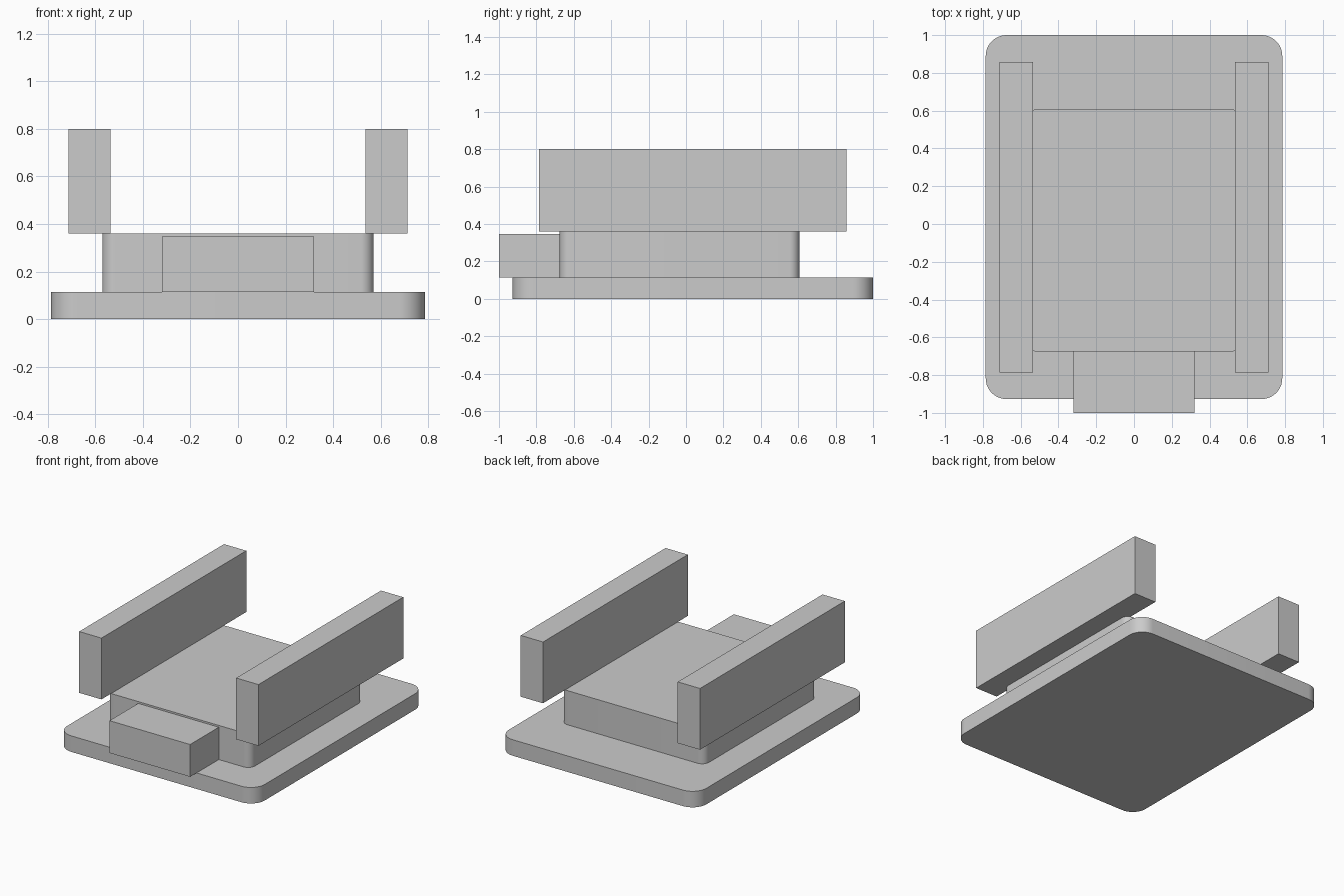
import bpy
import bmesh
import math

cube = bpy.data.objects.get("Cube")
if cube:
    bpy.data.objects.remove(cube, do_unlink=True)

grey = bpy.data.materials.new("plain_grey")
grey.use_nodes = True
colour = (0.6, 0.6, 0.6, 1)
grey.diffuse_color = colour
grey.node_tree.nodes["Principled BSDF"].inputs["Base Color"].default_value = colour


def block(name, x, y, z, radius=0):
    """Box between the given ranges, with optional rounded upright corners."""
    bm = bmesh.new()
    bmesh.ops.create_cube(bm, size=1)
    for v in bm.verts:
        for axis, (low, high) in enumerate((x, y, z)):
            v.co[axis] = low if v.co[axis] < 0 else high
    if radius:
        upright = [e for e in bm.edges
                   if abs(e.verts[0].co.z - e.verts[1].co.z) > 0.01]
        bmesh.ops.bevel(bm, geom=upright, offset=radius, segments=10,
                        profile=0.5, affect='EDGES')
    mesh = bpy.data.meshes.new(name)
    bm.to_mesh(mesh)
    bm.free()
    mesh.materials.append(grey)
    obj = bpy.data.objects.new(name, mesh)
    bpy.context.collection.objects.link(obj)
    if radius:
        bpy.ops.object.select_all(action='DESELECT')
        obj.select_set(True)
        bpy.context.view_layer.objects.active = obj
        bpy.ops.object.shade_smooth_by_angle(angle=math.radians(30))
    return obj


# Rounded base plate and raised body
block("base_plate", (-0.785, 0.785), (-0.927, 1), (0, 0.115), 0.11)
block("raised_body", (-0.57, 0.57), (-0.675, 0.607), (0.115, 0.36), 0.055)

# Block projecting from the front
block("front_block", (-0.32, 0.32), (-1, -0.675), (0.115, 0.347))

# Matching side rails
for name, x in (("left_rail", (0.535, 0.712)), ("right_rail", (-0.712, -0.535))):
    block(name, x, (-0.785, 0.858), (0.36, 0.80))
